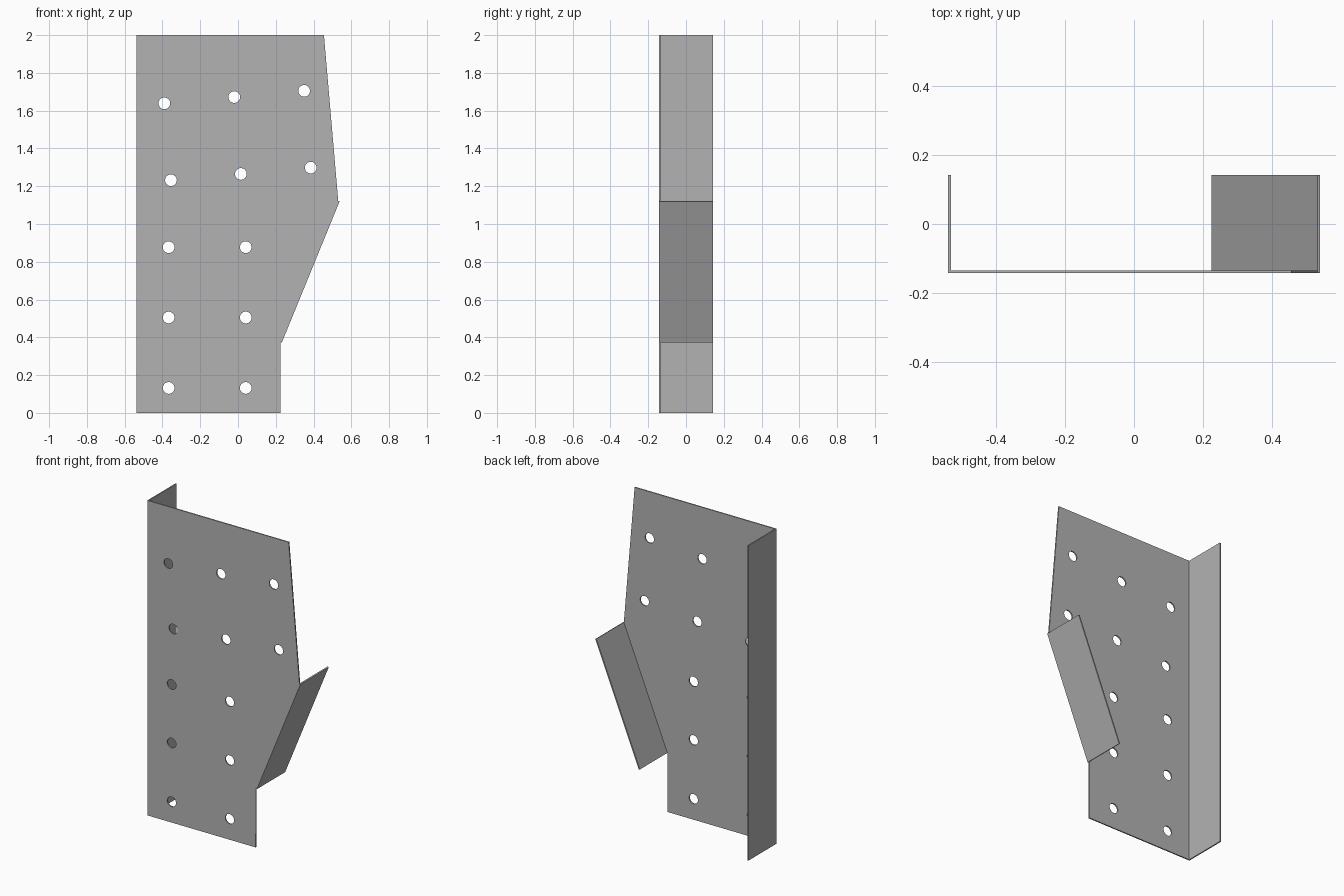
import bpy, bmesh
from mathutils import Matrix, Vector

cube = bpy.data.objects.get("Cube")
if cube:
    bpy.data.objects.remove(cube, do_unlink=True)

FRONT, BACK = -0.142, 0.142
T = 0.008                      # sheet thickness
INNER = FRONT + T
HOLE_R = 0.031

steel = bpy.data.materials.new("grey_steel")
steel.use_nodes = True
colour = (0.45, 0.45, 0.45, 1)
steel.diffuse_color = colour
steel.node_tree.nodes["Principled BSDF"].inputs["Base Color"].default_value = colour


def make_object(name, bm):
    bmesh.ops.recalc_face_normals(bm, faces=bm.faces)
    mesh = bpy.data.meshes.new(name)
    bm.to_mesh(mesh)
    bm.free()
    mesh.materials.append(steel)
    ob = bpy.data.objects.new(name, mesh)
    bpy.context.collection.objects.link(ob)
    return ob


def sheet(name, outline, y0, y1):
    """Extrude an x-z outline from y0 to y1."""
    bm = bmesh.new()
    face = bm.faces.new([bm.verts.new((x, y0, z)) for x, z in outline])
    ext = bmesh.ops.extrude_face_region(bm, geom=[face])
    verts = [v for v in ext["geom"] if isinstance(v, bmesh.types.BMVert)]
    bmesh.ops.translate(bm, verts=verts, vec=(0, y1 - y0, 0))
    return make_object(name, bm)


# Corners of the slanted bend: outer line, then offset inward by the thickness
low, high = Vector((0.232, 0.372)), Vector((0.538, 1.12))
along = (high - low).normalized()
inward = Vector((-along.y, along.x)) * T
left_x = -0.538

# Front plate
plate = sheet("front_plate", [
    (left_x, 0), (0.224, 0), low + inward, low, high, high + inward,
    (0.455, 2), (left_x, 2)], FRONT, INNER)

# Bolt holes: three straight rows of two, two tilted rows of three
holes = [(x, z) for x in (-0.367, 0.041) for z in (0.132, 0.505, 0.877)]
for x, z in ((-0.39, 1.639), (-0.355, 1.232)):
    holes += [(x + 0.37 * i, z + 0.033 * i) for i in range(3)]
bm = bmesh.new()
for x, z in holes:
    place = Matrix.Translation((x, FRONT, z)) @ Matrix.Rotation(1.5707963, 4, "X")
    bmesh.ops.create_cone(bm, cap_ends=True, segments=32, radius1=HOLE_R,
                          radius2=HOLE_R, depth=0.1, matrix=place)
cutter = make_object("hole_cutter", bm)
cutter.hide_render = True

mod = plate.modifiers.new("holes", "BOOLEAN")
mod.operation = "DIFFERENCE"
mod.solver = "EXACT"
mod.object = cutter
bpy.context.view_layer.objects.active = plate
plate.select_set(True)
bpy.ops.object.modifier_apply(modifier=mod.name)
bpy.data.objects.remove(cutter, do_unlink=True)
bpy.ops.object.shade_smooth_by_angle()

# Side flange along the full height, and slanted flange on the other edge
sheet("side_flange", [(left_x, 0), (left_x + T, 0), (left_x + T, 2), (left_x, 2)],
      INNER, BACK)
sheet("slanted_flange", [low, high, high + inward, low + inward], INNER, BACK)
